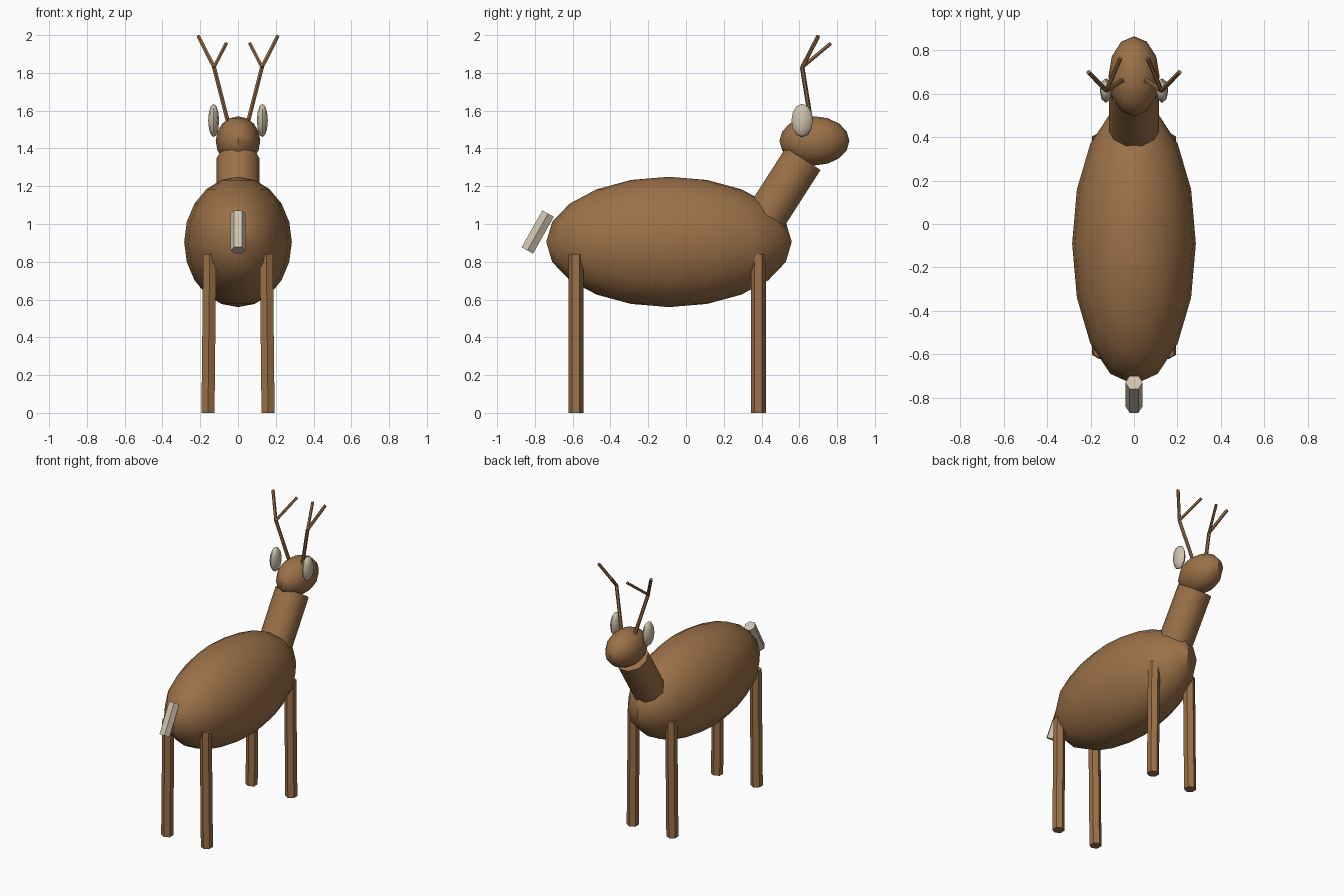
import bpy
import math
from mathutils import Vector

cube = bpy.data.objects.get("Cube")
if cube:
    bpy.data.objects.remove(cube, do_unlink=True)


def material(name, rgb):
    mat = bpy.data.materials.new(name)
    mat.use_nodes = True
    mat.diffuse_color = (*rgb, 1)
    mat.node_tree.nodes["Principled BSDF"].inputs["Base Color"].default_value = (*rgb, 1)
    return mat


brown = material("brown_fur", (0.33, 0.165, 0.065))
cream = material("cream_fur", (0.62, 0.54, 0.42))


def finish(name, mat):
    obj = bpy.context.object
    obj.name = name
    obj.data.materials.append(mat)
    bpy.ops.object.transform_apply(location=False, rotation=True, scale=True)
    bpy.ops.object.shade_smooth_by_angle(angle=math.radians(40))
    return obj


def ellipsoid(name, center, radii, segments, rings, mat):
    bpy.ops.mesh.primitive_uv_sphere_add(segments=segments, ring_count=rings,
                                         radius=1, location=center)
    bpy.context.object.scale = radii
    return finish(name, mat)


def rod(name, start, end, radius, sides, mat, spin=0):
    """Straight prism between two points, spun about its own axis."""
    start, end = Vector(start), Vector(end)
    axis = end - start
    bpy.ops.mesh.primitive_cylinder_add(vertices=sides, radius=radius, depth=axis.length,
                                        location=(start + end) / 2)
    obj = bpy.context.object
    # Tilt back or forth about x, then sideways, keeping the sides aligned with x
    pitch = math.atan2(-axis.y, math.hypot(axis.x, axis.z))
    roll = math.atan2(axis.x, axis.z)
    obj.rotation_mode = "QUATERNION"
    turn = Vector((0, 1, 0)), Vector((1, 0, 0)), Vector((0, 0, 1))
    from mathutils import Quaternion
    obj.rotation_quaternion = (Quaternion(turn[0], roll) @ Quaternion(turn[1], pitch)
                               @ Quaternion(turn[2], spin))
    return finish(name, mat)


quarter = math.pi / 2

# Body, neck, head and tail
ellipsoid("body", (0, -0.09, 0.905), (0.285, 0.65, 0.345), 16, 10, brown)
rod("neck", (0, 0.38, 0.97), (0, 0.62, 1.345), 0.115, 10, brown, quarter)
ellipsoid("head", (0, 0.68, 1.44), (0.118, 0.185, 0.13), 12, 8, brown)
rod("tail", (0, -0.84, 0.86), (0, -0.73, 1.055), 0.04, 6, cream, quarter)

# Paired parts
for side, s in (("left", 1), ("right", -1)):
    for end, y in (("front", 0.383), ("rear", -0.583)):
        rod(f"{end}_leg_{side}", (s * 0.159, y, 0), (s * 0.15, y, 0.84), 0.04, 6, brown)
    ellipsoid(f"ear_{side}", (s * 0.129, 0.615, 1.548), (0.029, 0.057, 0.088), 8, 6, cream)
    fork = (s * 0.127, 0.615, 1.83)
    rod(f"antler_beam_{side}", (s * 0.048, 0.665, 1.52), fork, 0.012, 6, brown)
    rod(f"antler_outer_tine_{side}", fork, (s * 0.21, 0.7, 1.995), 0.011, 6, brown)
    rod(f"antler_inner_tine_{side}", fork, (s * 0.063, 0.765, 1.955), 0.01, 6, brown)
